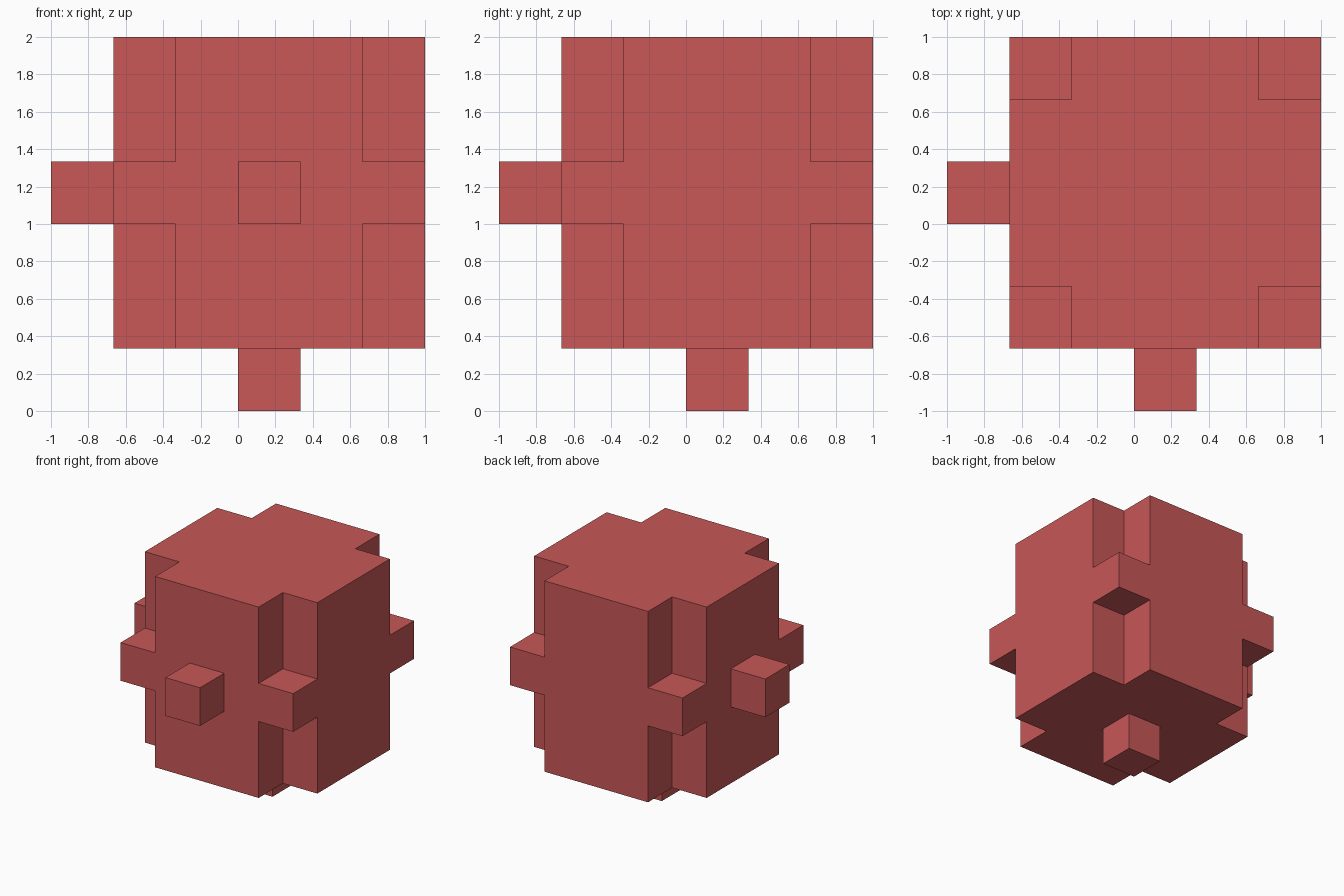
import bpy, bmesh
from mathutils import Matrix, Vector

if "Cube" in bpy.data.objects:
    bpy.data.objects.remove(bpy.data.objects["Cube"])

U = 1 / 3                               # one grid cell
C = Vector((U / 2, U / 2, 3.5 * U))     # centre of the main block

red = bpy.data.materials.new("soft red")
red.diffuse_color = (0.58, 0.095, 0.095, 1)
red.use_nodes = True
red.node_tree.nodes["Principled BSDF"].inputs["Base Color"].default_value = red.diffuse_color


def boxes(name, items):
    """Object made of boxes, each (centre offset, size) in cells from C."""
    bm = bmesh.new()
    for pos, size in items:
        m = Matrix.Translation(C + Vector(pos) * U) @ Matrix.Diagonal((*[s * U for s in size], 1))
        bmesh.ops.create_cube(bm, size=1, matrix=m)
    me = bpy.data.meshes.new(name)
    bm.to_mesh(me)
    bm.free()
    me.materials.append(red)
    ob = bpy.data.objects.new(name, me)
    bpy.context.collection.objects.link(ob)
    return ob


# Main block, five cells wide
body = boxes("main_block", [((0, 0, 0), (5, 5, 5))])

# Upright corners are notched above and below the middle layer
s = (-1, 1)
cutter = boxes("corner_cutter", [((2.5 * x, 2.5 * y, 2 * z), (2, 2, 3))
                                 for x in s for y in s for z in s])
cutter.hide_render = True
mod = body.modifiers.new("corner_notches", "BOOLEAN")
mod.operation = "DIFFERENCE"
mod.solver = "EXACT"
mod.object = cutter
bpy.context.view_layer.objects.active = body
bpy.ops.object.modifier_apply(modifier=mod.name)
bpy.data.objects.remove(cutter)

# One-cell pegs on the left, front and bottom faces
for name, axis in (("left_peg", 0), ("front_peg", 1), ("bottom_peg", 2)):
    pos = [0, 0, 0]
    pos[axis] = -3
    boxes(name, [(pos, (1, 1, 1))])
